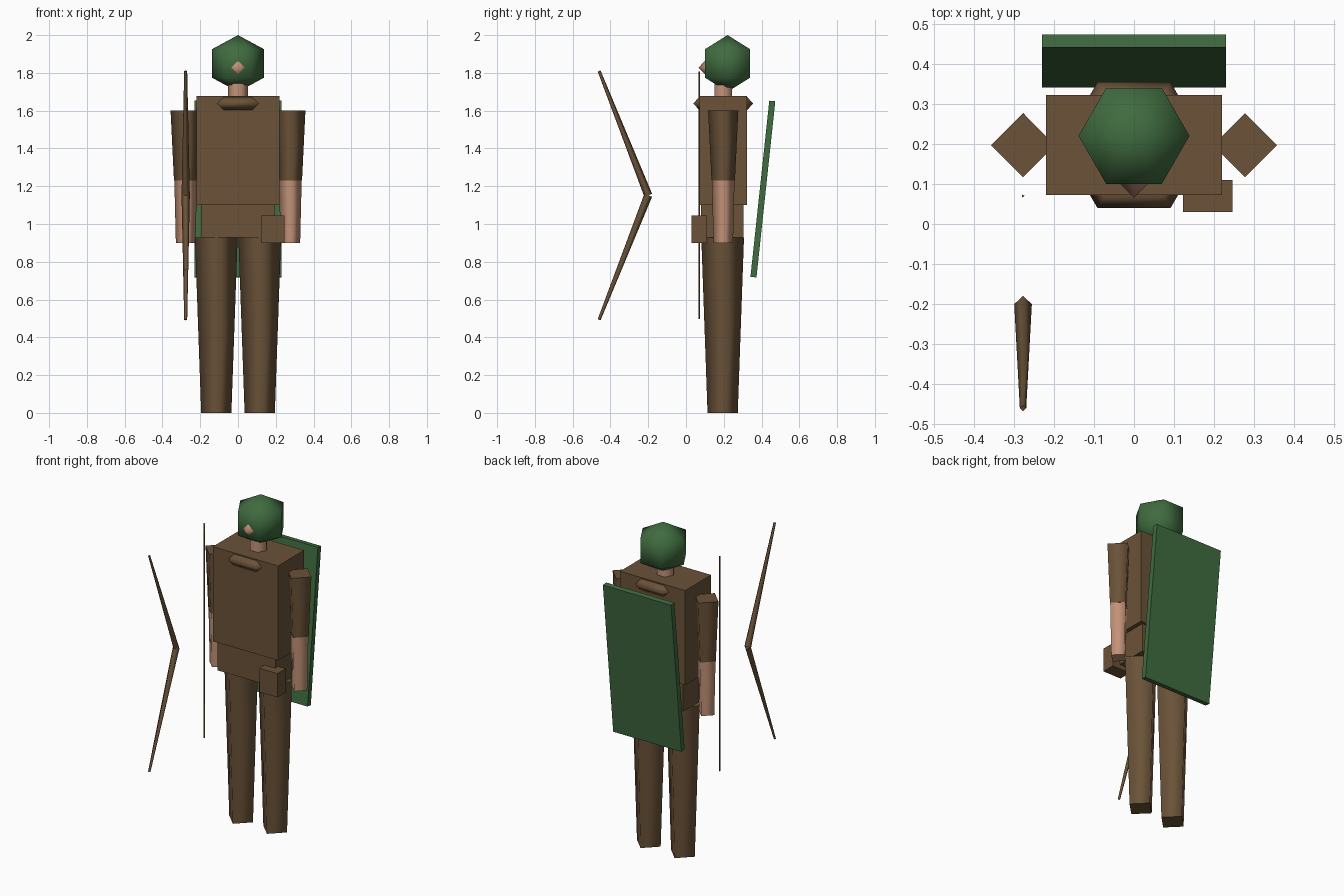
import bpy
import bmesh
from math import sin, cos, pi, tau, radians
from mathutils import Vector, Matrix

if "Cube" in bpy.data.objects:
    bpy.data.objects.remove(bpy.data.objects["Cube"])


def material(name, rgb):
    m = bpy.data.materials.new(name)
    m.use_nodes = True
    m.diffuse_color = (*rgb, 1)
    m.node_tree.nodes["Principled BSDF"].inputs["Base Color"].default_value = (*rgb, 1)
    return m


BROWN = material("leather_brown", (0.145, 0.085, 0.04))
GREEN = material("forest_green", (0.05, 0.147, 0.05))
SKIN = material("skin", (0.552, 0.292, 0.188))


def finish(name, bm, mat):
    bmesh.ops.recalc_face_normals(bm, faces=bm.faces)
    mesh = bpy.data.meshes.new(name)
    bm.to_mesh(mesh)
    bm.free()
    mesh.materials.append(mat)
    obj = bpy.data.objects.new(name, mesh)
    bpy.context.collection.objects.link(obj)
    return obj


def box(name, size, loc, mat, tilt=0):
    bm = bmesh.new()
    place = Matrix.Translation(loc) @ Matrix.Rotation(tilt, 4, 'X') @ Matrix.Diagonal((*size, 1))
    bmesh.ops.create_cube(bm, size=1, matrix=place)
    return finish(name, bm, mat)


def revolve(name, profile, sides, place, mat, ring=False):
    """Spin (radius, height) points about z; smooth sides, flat caps."""
    bm = bmesh.new()
    rows = [[bm.verts.new((r * cos(tau * i / sides), r * sin(tau * i / sides), z))
             for i in range(sides)] for r, z in profile]
    pairs = list(zip(rows, rows[1:]))
    if ring:
        pairs.append((rows[-1], rows[0]))
    for a, b in pairs:
        for i in range(sides):
            j = (i + 1) % sides
            bm.faces.new((a[i], a[j], b[j], b[i])).smooth = True
    if not ring:
        for row, (r, z) in zip((rows[0], rows[-1]), (profile[0], profile[-1])):
            if r > 0:
                bm.faces.new(row)
    bmesh.ops.remove_doubles(bm, verts=bm.verts, dist=1e-5)
    bm.transform(place)
    return finish(name, bm, mat)


def rod(name, start, end, r1, r2, sides, mat):
    """Tapered prism between two points."""
    start, d = Vector(start), Vector(end) - Vector(start)
    turn = Vector((0, 0, 1)).rotation_difference(d).to_matrix().to_4x4()
    return revolve(name, [(r1, 0), (r2, d.length)], sides, Matrix.Translation(start) @ turn, mat)


MID = 0.197  # depth of the body's centre line

# Torso, hips and belt pouch
box("torso", (0.44, 0.25, 0.577), (0, MID, 1.39), BROWN)
box("hips", (0.39, 0.225, 0.175), (0, 0.193, 1.015), BROWN)
box("belt_pouch", (0.123, 0.08, 0.145), (0.184, 0.07, 0.972), BROWN)

# Legs and arms
for side, s in (("left", 1), ("right", -1)):
    x = 0.115 * s
    rod(side + "_leg", (x, 0.194, 0), (x, 0.194, 0.928), 0.08, 0.113, 4, BROWN)
    x = 0.277 * s
    rod(side + "_sleeve", (x, MID, 1.23), (x, MID, 1.6), 0.062, 0.08, 4, BROWN)
    rod(side + "_forearm", (x, MID, 0.9), (x, MID, 1.23), 0.052, 0.06, 4, SKIN)

# Collar: a faceted ring that shows through the chest and back
collar = [(0.147 + 0.035 * cos(k * pi / 2), 0.035 * sin(k * pi / 2)) for k in range(4)]
revolve("collar", collar, 6, Matrix.Translation((0, MID, 1.638)), BROWN, ring=True)

# Neck, hooded head and nose
rod("neck", (0, MID, 1.66), (0, MID, 1.78), 0.053, 0.053, 6, SKIN)
head = [(0.16 * sin(k * pi / 3), -0.15 * cos(k * pi / 3)) for k in range(4)]
head[0], head[-1] = (0, -0.15), (0, 0.15)
revolve("hood", head, 6, Matrix.Translation((0, 0.22, 1.85)), GREEN)
rod("nose", (0, 0.102, 1.828), (0, 0.066, 1.828), 0.037, 0, 4, SKIN)

# Board slung across the back
box("back_board", (0.46, 0.032, 0.938), (0, 0.407, 1.185), GREEN, tilt=-radians(6.1))

# Bow limbs and string
BOW_X = -0.277
for name, z in (("upper", 1.81), ("lower", 0.493)):
    rod(name + "_bow_limb", (BOW_X, -0.2, 1.152), (BOW_X, -0.46, z), 0.022, 0.008, 4, BROWN)
rod("bow_string", (BOW_X, 0.07, 0.497), (BOW_X, 0.07, 1.807), 0.004, 0.004, 3, BROWN)
